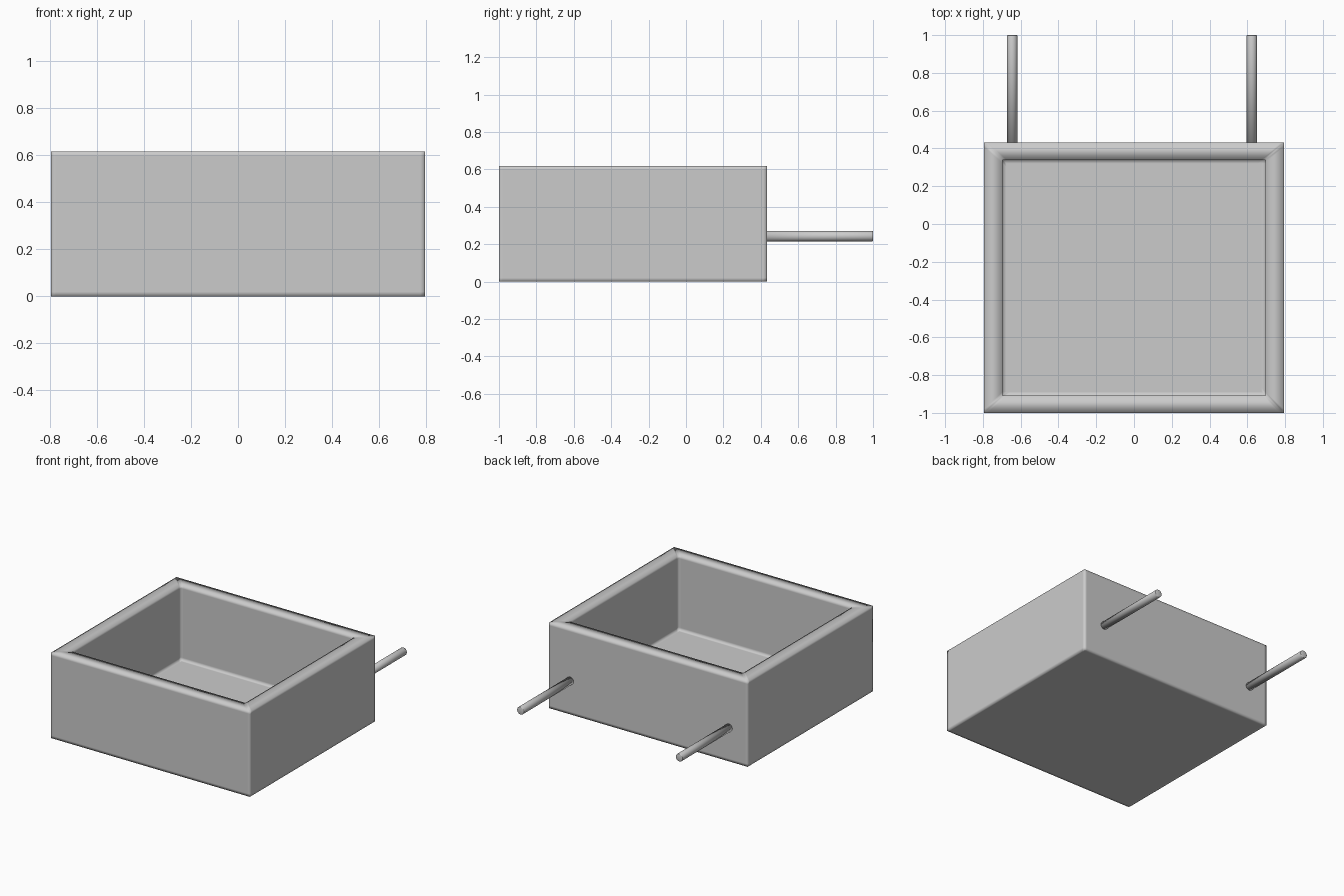
import bpy, bmesh, math
from mathutils import Matrix

if "Cube" in bpy.data.objects:
    bpy.data.objects.remove(bpy.data.objects["Cube"])

X, Y0, Y1, H = 0.795, -1.0, 0.432, 0.617   # outer box limits
S = 0.02                                   # support loop distance
WALL_X, WALL_Y, FLOOR = 0.10, 0.092, 0.08


def finish(bm, name):
    bmesh.ops.recalc_face_normals(bm, faces=bm.faces)
    for f in bm.faces:
        f.smooth = True
    me = bpy.data.meshes.new(name)
    bm.to_mesh(me)
    bm.free()
    ob = bpy.data.objects.new(name, me)
    bpy.context.collection.objects.link(ob)
    return ob


def ring(bm, ix, iy, z):
    # rectangle with support points on both sides of each corner
    x0, x1, y0, y1 = -X + ix, X - ix, Y0 + iy, Y1 - iy
    pts = [(x0, y0 + S), (x0, y0), (x0 + S, y0),
           (x1 - S, y0), (x1, y0), (x1, y0 + S),
           (x1, y1 - S), (x1, y1), (x1 - S, y1),
           (x0 + S, y1), (x0, y1), (x0, y1 - S)]
    return [bm.verts.new((x, y, z)) for x, y in pts]


# open tray: underside, outer wall, rim, inner wall, floor
bm = bmesh.new()
profile = [(S, S, 0), (0, 0, 0), (0, 0, S), (0, 0, H - S), (0, 0, H),
           (WALL_X, WALL_Y, H), (WALL_X, WALL_Y, H - S),
           (WALL_X, WALL_Y, FLOOR + S), (WALL_X, WALL_Y, FLOOR),
           (WALL_X + S, WALL_Y + S, FLOOR)]
rings = [ring(bm, *p) for p in profile]
for a, b in zip(rings, rings[1:]):
    for i in range(12):
        j = (i + 1) % 12
        bm.faces.new((a[i], a[j], b[j], b[i]))
bm.faces.new(rings[0])
bm.faces.new(rings[-1])
finish(bm, "tray_box")

# rear rods, running back from the rear wall
for name, x in (("left_rod", -0.645), ("right_rod", 0.624)):
    bm = bmesh.new()
    y0, y1 = 0.40, 1.0
    bmesh.ops.create_cone(
        bm, cap_ends=True, segments=32, radius1=0.028, radius2=0.028, depth=y1 - y0,
        matrix=Matrix.Translation((x, (y0 + y1) / 2, 0.243)) @ Matrix.Rotation(math.radians(90), 4, 'X'))
    rim = [e for e in bm.edges if all(v.co.y > y1 - 0.001 for v in e.verts)]
    bmesh.ops.bevel(bm, geom=rim, offset=0.004, segments=2, profile=0.5, affect='EDGES')
    finish(bm, name)
